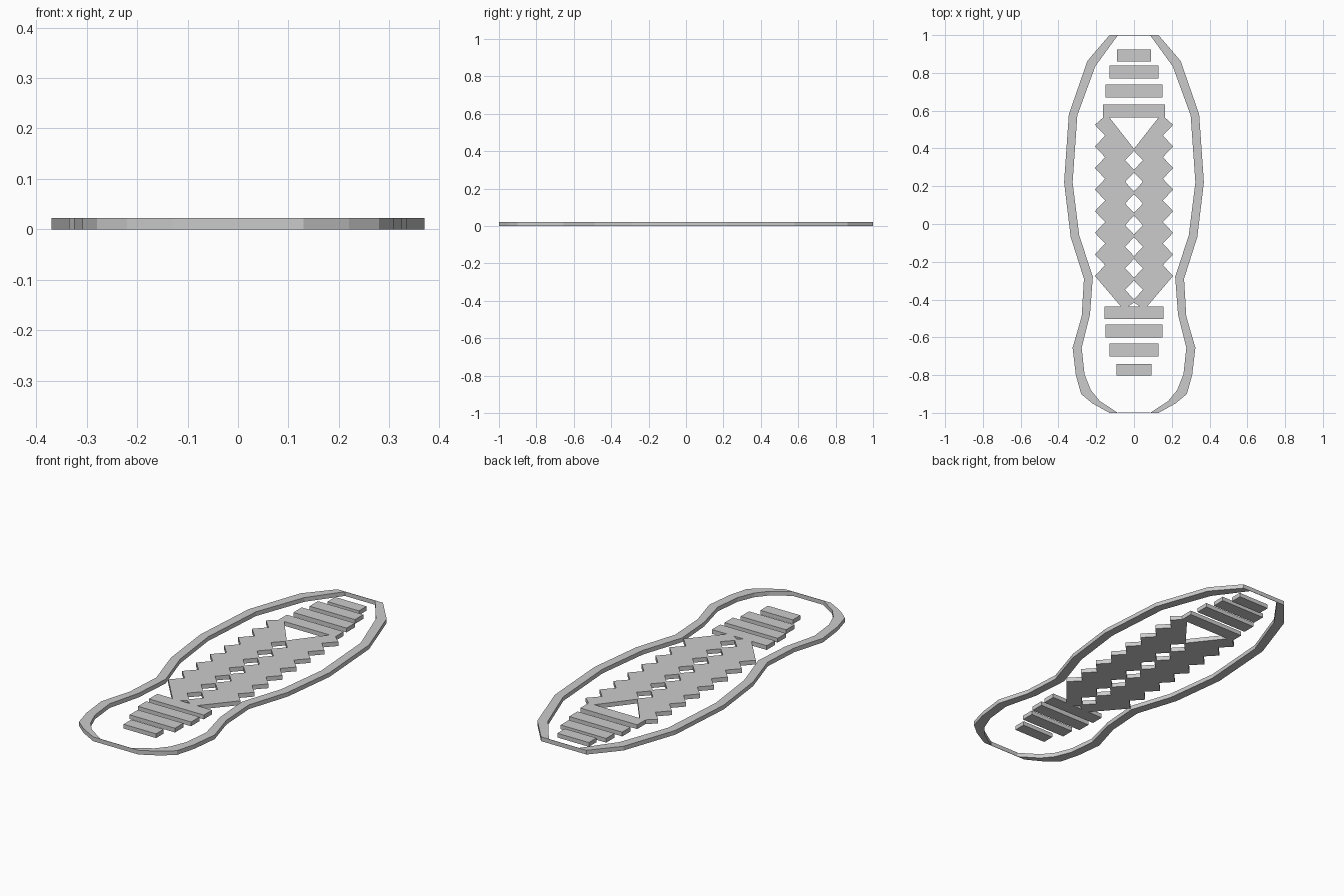
import bpy, bmesh

if "Cube" in bpy.data.objects:
    bpy.data.objects.remove(bpy.data.objects["Cube"])

H = 0.022  # sole pattern thickness


def prism(name, pts, mirror=False):
    """Extrude a flat outline from z=0 to z=H; optionally mirror it across x=0."""
    bm = bmesh.new()
    for s in ((1, -1) if mirror else (1,)):
        lo = [bm.verts.new((s * x, y, 0)) for x, y in pts]
        hi = [bm.verts.new((s * x, y, H)) for x, y in pts]
        bm.faces.new(lo)
        bm.faces.new(hi)
        n = len(pts)
        for i in range(n):
            j = (i + 1) % n
            if mirror and pts[i][0] == 0 and pts[j][0] == 0:
                continue  # leave the centre seam open so the halves join
            bm.faces.new((lo[i], lo[j], hi[j], hi[i]))
    bmesh.ops.remove_doubles(bm, verts=bm.verts, dist=1e-5)
    bmesh.ops.recalc_face_normals(bm, faces=bm.faces)
    me = bpy.data.meshes.new(name)
    bm.to_mesh(me)
    bm.free()
    ob = bpy.data.objects.new(name, me)
    bpy.context.collection.objects.link(ob)
    return ob


def bar(name, half, y0, y1):
    return prism(name, [(-half, y0), (half, y0), (half, y1), (-half, y1)])


# Outer rim of the shoe sole
outer = [(0.13, 1), (0.247, 0.863), (0.345, 0.58), (0.37, 0.22), (0.335, -0.07),
         (0.265, -0.29), (0.277, -0.49), (0.325, -0.655), (0.308, -0.80),
         (0.28, -0.90), (0.22, -0.95), (0.13, -1)]
inner = [(0.085, 1), (0.205, 0.835), (0.30, 0.575), (0.325, 0.22), (0.29, -0.06),
         (0.218, -0.28), (0.233, -0.48), (0.277, -0.655), (0.262, -0.795),
         (0.228, -0.88), (0.18, -0.938), (0.085, -1)]
prism("sole_rim", outer + inner[::-1], mirror=True)

# Paper-thin walls closing the rim at toe and heel
bar("toe_wall", 0.085, 0.998, 1)
bar("heel_wall", 0.085, -1, -0.998)

# Straight tread bars at toe and heel
bars = [(0.09, 0.892), (0.13, 0.805), (0.152, 0.705), (0.163, 0.598),
        (0.157, -0.47), (0.152, -0.567), (0.13, -0.667), (0.093, -0.772)]
for i, (half, y) in enumerate(bars):
    d = 0.031 if i in (0, 7) else 0.034
    bar(f"tread_bar_{i + 1}", half, y - d, y + d)

# Stacked chevron tread with diamond gaps down the middle
step = 0.8 / 7
half = [(0.13, 0.564), (0, 0.398)]
for i in range(7):
    c = 0.337 - step * i
    half += [(0, c + 0.05), (0.047, c), (0, c - 0.05)]
half += [(0, -0.415), (0.03, -0.436), (0.07, -0.436)]
for i in range(8):
    y = -0.275 + step * i
    half.append((0.207, y))
    if i < 7:
        half.append((0.153, y + step / 2))
half.append((0.163, 0.564))
prism("chevron_tread", half, mirror=True)
